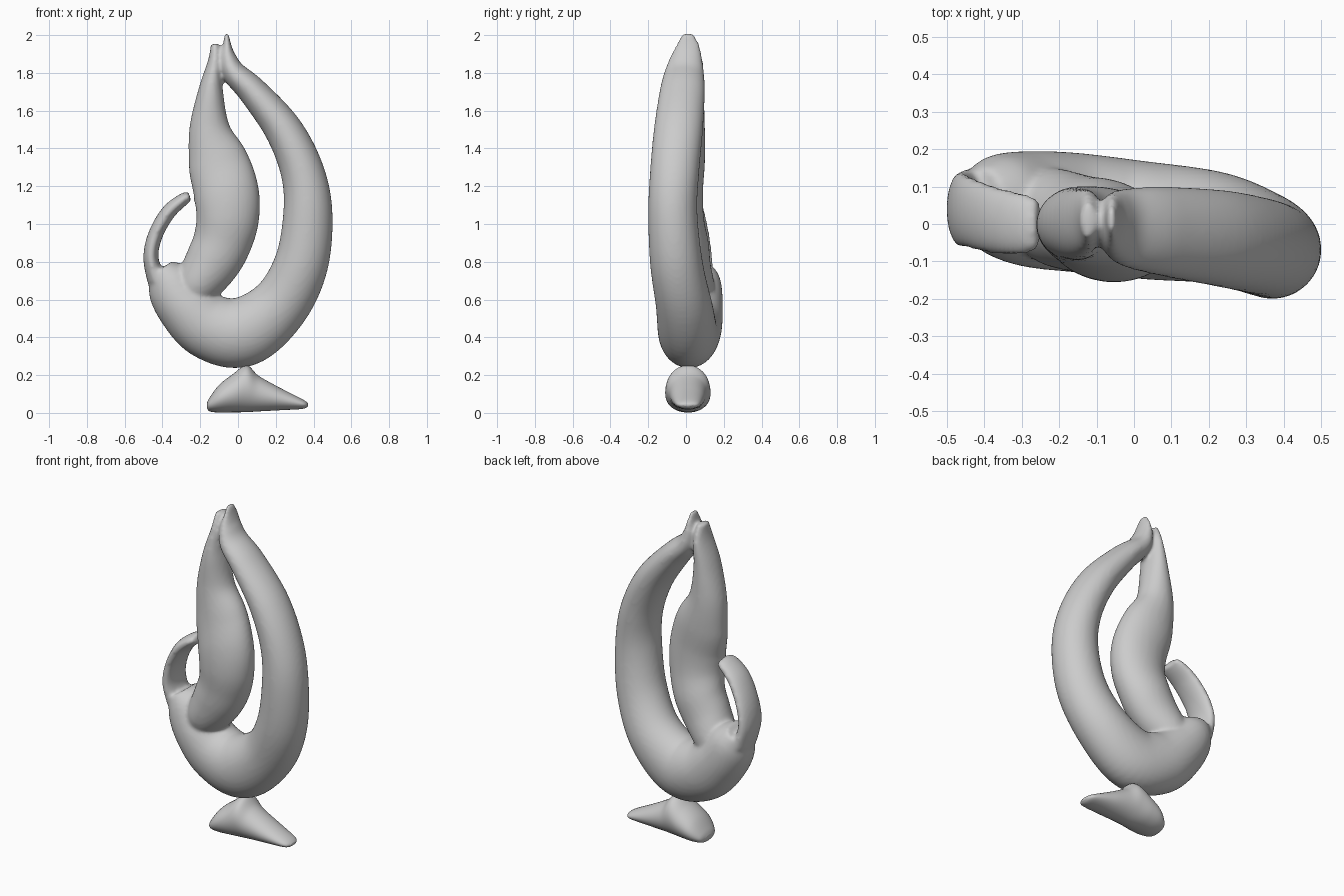
import bpy
import bmesh
import math
from mathutils import Vector

cube = bpy.data.objects.get("Cube")
if cube:
    bpy.data.objects.remove(cube, do_unlink=True)

# One stone grey for the whole sculpture
stone = bpy.data.materials.new("stone_grey")
stone.use_nodes = True
grey = (0.6, 0.6, 0.6, 1)
stone.diffuse_color = grey
stone.node_tree.nodes["Principled BSDF"].inputs["Base Color"].default_value = grey


def spline(points, steps=8):
    """Smooth path through the points; every value, radii included, is interpolated."""
    padded = [points[0]] + points + [points[-1]]
    path = []
    for a, b, c, d in zip(padded, padded[1:], padded[2:], padded[3:]):
        for i in range(steps):
            t = i / steps
            path.append([q + t / 2 * (r - p + t * (2 * p - 5 * q + 4 * r - s
                         + t * (3 * (q - r) + s - p)))
                         for p, q, r, s in zip(a, b, c, d)])
    path.append(list(points[-1]))
    return path


def add_limb(bm, points, direction=None, sides=40):
    """Oval tube along a path of (x, y, z, radius in the front plane, radius in depth)."""
    path = spline(points)
    centres = [Vector(p[:3]) for p in path]
    depth_axis = Vector((0, 1, 0))
    rings = []
    for i, (centre, values) in enumerate(zip(centres, path)):
        ahead = centres[min(i + 1, len(centres) - 1)]
        tangent = direction or ahead - centres[max(i - 1, 0)]
        across = Vector((tangent.z, 0, -tangent.x)).normalized()
        ring = []
        for k in range(sides):
            angle = math.tau * k / sides
            offset = (across * max(values[3], 0.004) * math.cos(angle)
                      + depth_axis * max(values[4], 0.004) * math.sin(angle))
            ring.append(bm.verts.new(centre + offset))
        rings.append(ring)
    for low, high in zip(rings, rings[1:]):
        for k in range(sides):
            n = (k + 1) % sides
            bm.faces.new((low[k], low[n], high[n], high[k]))
    bm.faces.new(rings[0][::-1])
    bm.faces.new(rings[-1])


def make_object(name, bm):
    bmesh.ops.recalc_face_normals(bm, faces=bm.faces)
    mesh = bpy.data.meshes.new(name)
    bm.to_mesh(mesh)
    bm.free()
    mesh.materials.append(stone)
    mesh.shade_smooth()
    obj = bpy.data.objects.new(name, mesh)
    bpy.context.collection.objects.link(obj)
    return obj


# Large outer crescent: pointed top, down the side, round the bottom, up the other side
crescent = [
    (-0.06, 0.01, 2.01, 0.01, 0.03),
    (-0.058, 0.01, 1.95, 0.022, 0.06),
    (-0.053, 0, 1.88, 0.045, 0.085),
    (-0.02, -0.01, 1.8, 0.063, 0.105),
    (0.08, -0.02, 1.7, 0.078, 0.12),
    (0.24, -0.04, 1.5, 0.1, 0.13),
    (0.34, -0.06, 1.28, 0.115, 0.13),
    (0.37, -0.07, 1.06, 0.13, 0.13),
    (0.335, -0.05, 0.79, 0.143, 0.14),
    (0.22, -0.01, 0.57, 0.157, 0.15),
    (0.03, 0.01, 0.43, 0.185, 0.158),
    (-0.15, 0.03, 0.455, 0.175, 0.16),
    (-0.28, 0.04, 0.57, 0.155, 0.155),
    (-0.36, 0.05, 0.69, 0.13, 0.135),
    (-0.41, 0.05, 0.76, 0.075, 0.1),
]

# Inner body: narrow neck, full belly, sinking into the bowl of the crescent
body = [
    (-0.123, 0.01, 1.955, 0.02, 0.045),
    (-0.123, 0.01, 1.86, 0.037, 0.08),
    (-0.145, 0, 1.7, 0.067, 0.095),
    (-0.15, 0, 1.5, 0.11, 0.1),
    (-0.105, -0.01, 1.33, 0.16, 0.11),
    (-0.062, -0.03, 1.17, 0.172, 0.12),
    (-0.055, -0.03, 1.03, 0.166, 0.125),
    (-0.085, -0.01, 0.9, 0.155, 0.13),
    (-0.14, 0, 0.79, 0.145, 0.13),
    (-0.22, 0.02, 0.67, 0.12, 0.13),
    (-0.28, 0.04, 0.57, 0.09, 0.1),
]

# Thin strap curling from the bowl's rim back towards the body
strap = [
    (-0.43, 0.05, 0.7, 0.05, 0.1),
    (-0.461, 0.04, 0.82, 0.04, 0.1),
    (-0.438, 0.03, 0.94, 0.039, 0.095),
    (-0.37, 0.01, 1.06, 0.039, 0.09),
    (-0.29, 0, 1.13, 0.033, 0.08),
    (-0.255, 0, 1.145, 0.024, 0.065),
]

bm = bmesh.new()
for limb in (crescent, body, strap):
    add_limb(bm, limb)
figure = make_object("curved_figure", bm)

# Fuse the limbs and soften the joins
fuse = figure.modifiers.new("fuse", "REMESH")
fuse.mode = "VOXEL"
fuse.voxel_size = 0.011
fuse.use_smooth_shade = True
soften = figure.modifiers.new("soften", "SMOOTH")
soften.factor = 0.5
soften.iterations = 7

# Foot: rounded heel, ridge under the figure, long low toe
foot = [
    (-0.165, 0.01, 0.04, 0.012, 0.03),
    (-0.15, 0.01, 0.045, 0.037, 0.075),
    (-0.1, 0.01, 0.075, 0.073, 0.11),
    (-0.03, 0.01, 0.103, 0.1, 0.12),
    (0.045, 0.01, 0.128, 0.124, 0.115),
    (0.11, 0.01, 0.102, 0.094, 0.1),
    (0.22, 0.01, 0.074, 0.06, 0.085),
    (0.34, 0.01, 0.047, 0.026, 0.06),
    (0.37, 0.01, 0.043, 0.008, 0.025),
]
bm = bmesh.new()
add_limb(bm, foot, direction=Vector((1, 0, 0)))
make_object("foot", bm)
